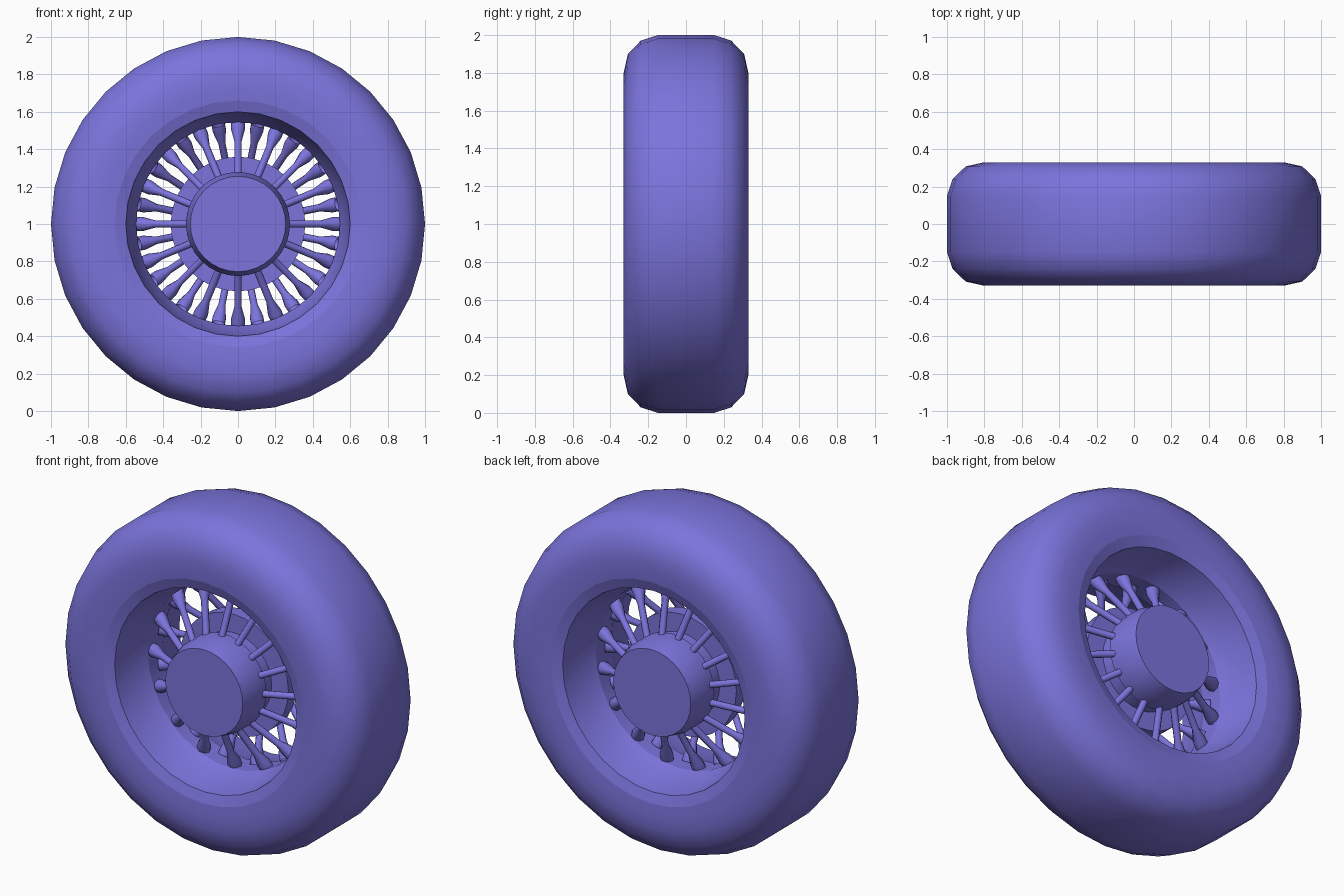
import bpy, bmesh, math
from mathutils import Vector, Matrix

if "Cube" in bpy.data.objects:
    bpy.data.objects.remove(bpy.data.objects["Cube"])

SEG = 32
CENTRE = Vector((0, 0, 1))

mat = bpy.data.materials.new("violet")
mat.diffuse_color = (0.2, 0.175, 0.72, 1)
mat.use_nodes = True
mat.node_tree.nodes["Principled BSDF"].inputs["Base Color"].default_value = mat.diffuse_color


def finish(bm, name, angle=32):
    me = bpy.data.meshes.new(name)
    bm.to_mesh(me)
    bm.free()
    me.materials.append(mat)
    ob = bpy.data.objects.new(name, me)
    bpy.context.collection.objects.link(ob)
    bpy.ops.object.select_all(action='DESELECT')
    ob.select_set(True)
    bpy.context.view_layer.objects.active = ob
    bpy.ops.object.shade_smooth_by_angle(angle=math.radians(angle))
    return ob


def lathe(bm, profile, seg, mtx, caps=False):
    """Spin (radius, height) points round local y."""
    rings = []
    for r, y in profile:
        ring = []
        for j in range(seg):
            a = 2 * math.pi * j / seg
            ring.append(bm.verts.new(mtx @ Vector((r * math.cos(a), y, r * math.sin(a)))))
        rings.append(ring)
    for p, q in zip(rings, rings[1:]):
        for j in range(seg):
            k = (j + 1) % seg
            bm.faces.new((p[j], q[j], q[k], p[k]))
    if caps:
        bm.faces.new(rings[0])
        bm.faces.new(rings[-1][::-1])


def mirrored(half):
    return half + [(r, -y) for r, y in reversed(half)]


wheel = Matrix.Translation(CENTRE)

# tyre
bm = bmesh.new()
lathe(bm, mirrored([(0.66, -0.325), (0.72, -0.33), (0.8, -0.33), (0.9, -0.308),
                    (0.97, -0.24), (1.0, -0.15)]), SEG, wheel)
finish(bm, "tyre", 40)

# stepped rim, facing inwards
bm = bmesh.new()
lathe(bm, mirrored([(0.66, 0.325), (0.60, 0.305), (0.58, 0.15), (0.545, 0.07)]), SEG, wheel)
finish(bm, "rim", 20)

# hub with a cap on both sides and a central disc
bm = bmesh.new()
lathe(bm, mirrored([(0.255, -0.32), (0.278, -0.23), (0.278, -0.13), (0.25, -0.13),
                    (0.25, -0.04), (0.36, -0.04)]), SEG, wheel, caps=True)
bmesh.ops.recalc_face_normals(bm, faces=bm.faces)
finish(bm, "hub", 20)

# two rows of slanted flared spokes, back row offset by half a step
for side, name in ((-1, "front_spokes"), (1, "back_spokes")):
    bm = bmesh.new()
    for i in range(16):
        a = math.radians(22.5 * i + (11.25 if side > 0 else 0))
        d = Vector((math.cos(a), 0, math.sin(a)))
        start = CENTRE + d * 0.25 + Vector((0, side * 0.16, 0))
        end = CENTRE + d * 0.545 + Vector((0, side * 0.025, 0))
        axis = end - start
        n = axis.length
        m = Matrix.Translation(start) @ axis.to_track_quat('Y', 'Z').to_matrix().to_4x4()
        lathe(bm, [(0.02, 0), (0.02, n * 0.66), (0.038, n * 0.88), (0.038, n)], 8, m)
    bmesh.ops.recalc_face_normals(bm, faces=bm.faces)
    finish(bm, name, 50)
